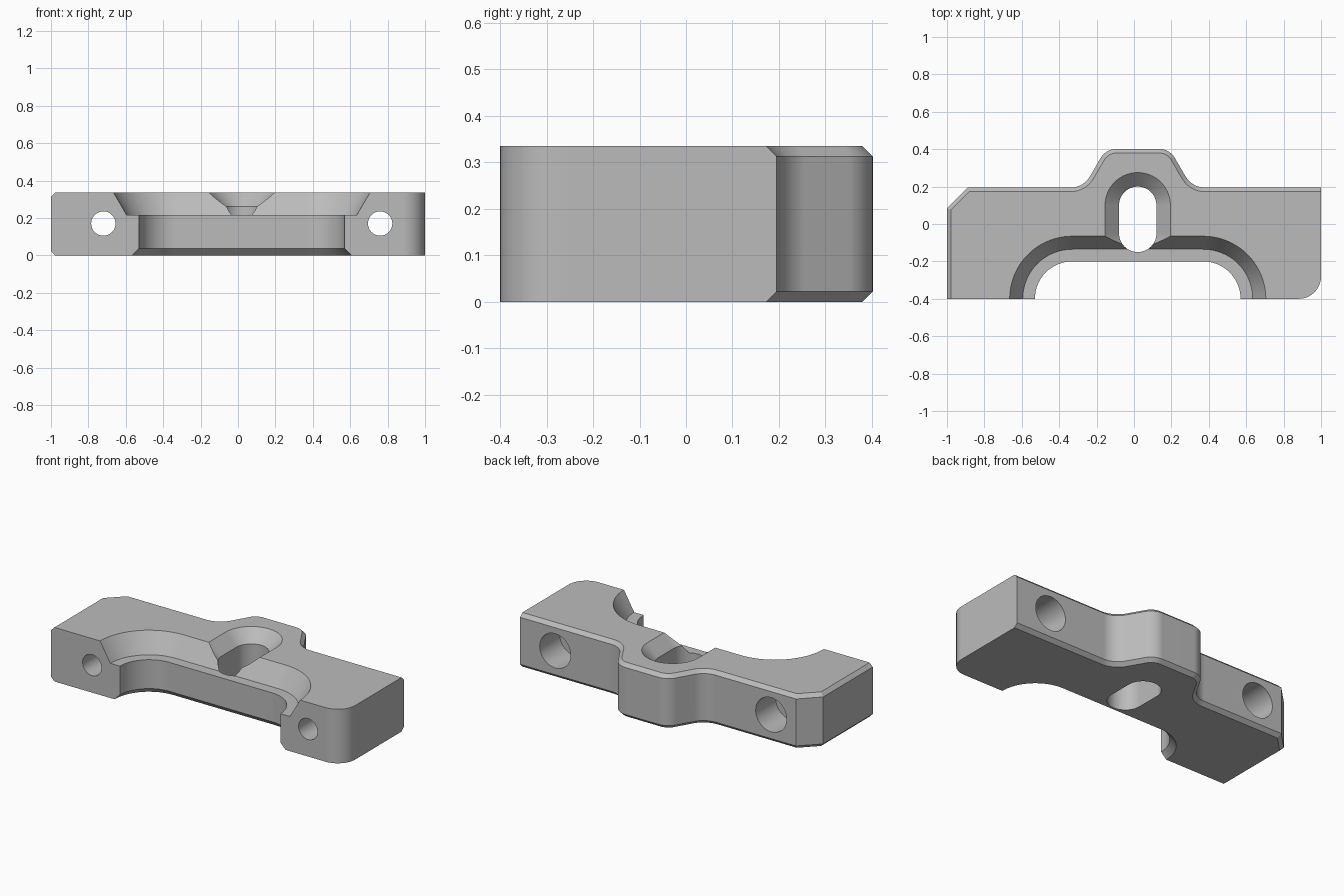
import bpy, bmesh
from math import sin, cos, pi, radians, tan
from mathutils import Vector

if "Cube" in bpy.data.objects:
    bpy.data.objects.remove(bpy.data.objects["Cube"])

HEIGHT, CHAMFER, MID = 0.335, 0.022, 0.02


def make_object(name, bm):
    bmesh.ops.recalc_face_normals(bm, faces=bm.faces)
    mesh = bpy.data.meshes.new(name)
    bm.to_mesh(mesh)
    bm.free()
    obj = bpy.data.objects.new(name, mesh)
    bpy.context.collection.objects.link(obj)
    return obj


def rounded(corners, steps=12):
    """Replace each (x, y, radius) corner by a tangent arc."""
    points = []
    for i, (x, y, r) in enumerate(corners):
        p = Vector((x, y))
        if r == 0:
            points.append(p)
            continue
        a = (Vector(corners[i - 1][:2]) - p).normalized()
        b = (Vector(corners[(i + 1) % len(corners)][:2]) - p).normalized()
        half = a.angle(b) / 2
        centre = p + (a + b).normalized() * r / sin(half)
        start = p + a * r / tan(half) - centre
        end = p + b * r / tan(half) - centre
        sweep = pi - 2 * half
        for k in range(steps + 1):
            t = k / steps
            points.append(centre + (start * sin((1 - t) * sweep)
                                    + end * sin(t * sweep)) / sin(sweep))
    return points


def slot_cutter(name, c1, c2, profile, steps=32):
    """Loft of slot outlines around c1-c2, one per (z, radius)."""
    c1, c2 = Vector(c1), Vector(c2)
    axis = (c2 - c1).normalized()
    side = Vector((-axis.y, axis.x))
    bm = bmesh.new()
    rings = []
    for z, r in profile:
        ring = []
        for centre, turn in ((c2, 0), (c1, pi)):
            for k in range(steps + 1):
                a = turn - pi / 2 + pi * k / steps
                p = centre + (axis * cos(a) + side * sin(a)) * r
                ring.append(bm.verts.new((p.x, p.y, z)))
        rings.append(ring)
    for low, high in zip(rings, rings[1:]):
        for i in range(len(low)):
            bm.faces.new((low[i - 1], low[i], high[i], high[i - 1]))
    bm.faces.new(rings[0])
    bm.faces.new(rings[-1])
    return make_object(name, bm)


def hole_cutter(name, x, radius, y0, y1):
    bpy.ops.mesh.primitive_cylinder_add(
        vertices=48, radius=radius, depth=y1 - y0,
        location=(x, (y0 + y1) / 2, 0.17), rotation=(pi / 2, 0, 0))
    obj = bpy.context.object
    obj.name = name
    return obj


# Body: rounded outline extruded upward
outline = rounded([
    (-1, -0.4, 0), (1, -0.4, 0.12), (1, 0.195, 0),
    (MID + 0.29, 0.195, 0.12), (MID + 0.17, 0.402, 0.1),
    (MID - 0.17, 0.402, 0.1), (MID - 0.29, 0.195, 0.12),
    (-0.89, 0.195, 0), (-1, 0.085, 0)])
bm = bmesh.new()
base = bm.faces.new([bm.verts.new((p.x, p.y, 0)) for p in outline])
grown = bmesh.ops.extrude_face_region(bm, geom=[base], use_keep_orig=True)["geom"]
bmesh.ops.translate(bm, vec=(0, 0, HEIGHT),
                    verts=[g for g in grown if isinstance(g, bmesh.types.BMVert)])
bmesh.ops.recalc_face_normals(bm, faces=bm.faces)

# Chamfer along the back and the right end, top and bottom
rims = []
for e in bm.edges:
    a, b = (v.co for v in e.verts)
    if abs(a.z - b.z) < 0.001:
        m = (a + b) / 2
        if m.y > 0.19 or (m.x < -0.9 and m.y > -0.39):
            rims.append(e)
bmesh.ops.bevel(bm, geom=rims, offset=CHAMFER, segments=1,
                affect='EDGES', clamp_overlap=False)
body = make_object("clamp_body", bm)

# Front pocket with flared top, ledge and chamfered bottom
cutters = [slot_cutter("pocket_cutter", (MID - 0.35, -0.4), (MID + 0.35, -0.4), [
    (-0.03, 0.266), (0.036, 0.2), (0.215, 0.2), (0.215, 0.265),
    (HEIGHT, 0.335), (0.395, 0.37)])]

# Countersunk through slot
cutters.append(slot_cutter("slot_cutter", (MID, -0.05), (MID, 0.1), [
    (-0.1, 0.1), (0.262, 0.1), (HEIGHT, 0.175), (0.385, 0.226)]))

# Bolt holes with wide counterbores at the back
for x in (MID - 0.74, MID + 0.74):
    cutters.append(hole_cutter("bolt_hole_cutter", x, 0.065, -0.6, 0.1))
    cutters.append(hole_cutter("counterbore_cutter", x, 0.106, 0.0, 0.4))

bpy.ops.object.select_all(action='DESELECT')
bpy.context.view_layer.objects.active = body
body.select_set(True)
for cutter in cutters:
    cutter.hide_render = True
    cut = body.modifiers.new("cut", 'BOOLEAN')
    cut.operation, cut.solver, cut.object = 'DIFFERENCE', 'EXACT', cutter
    bpy.ops.object.modifier_apply(modifier=cut.name)
    bpy.data.objects.remove(cutter)

# Grey finish
grey = bpy.data.materials.new("plain_grey")
grey.use_nodes = True
colour = (0.5, 0.5, 0.5, 1)
grey.diffuse_color = colour
grey.node_tree.nodes["Principled BSDF"].inputs["Base Color"].default_value = colour
body.data.materials.clear()
body.data.materials.append(grey)

bpy.ops.object.shade_smooth_by_angle(angle=radians(25))
body.modifiers.new("even_normals", 'WEIGHTED_NORMAL').keep_sharp = True
